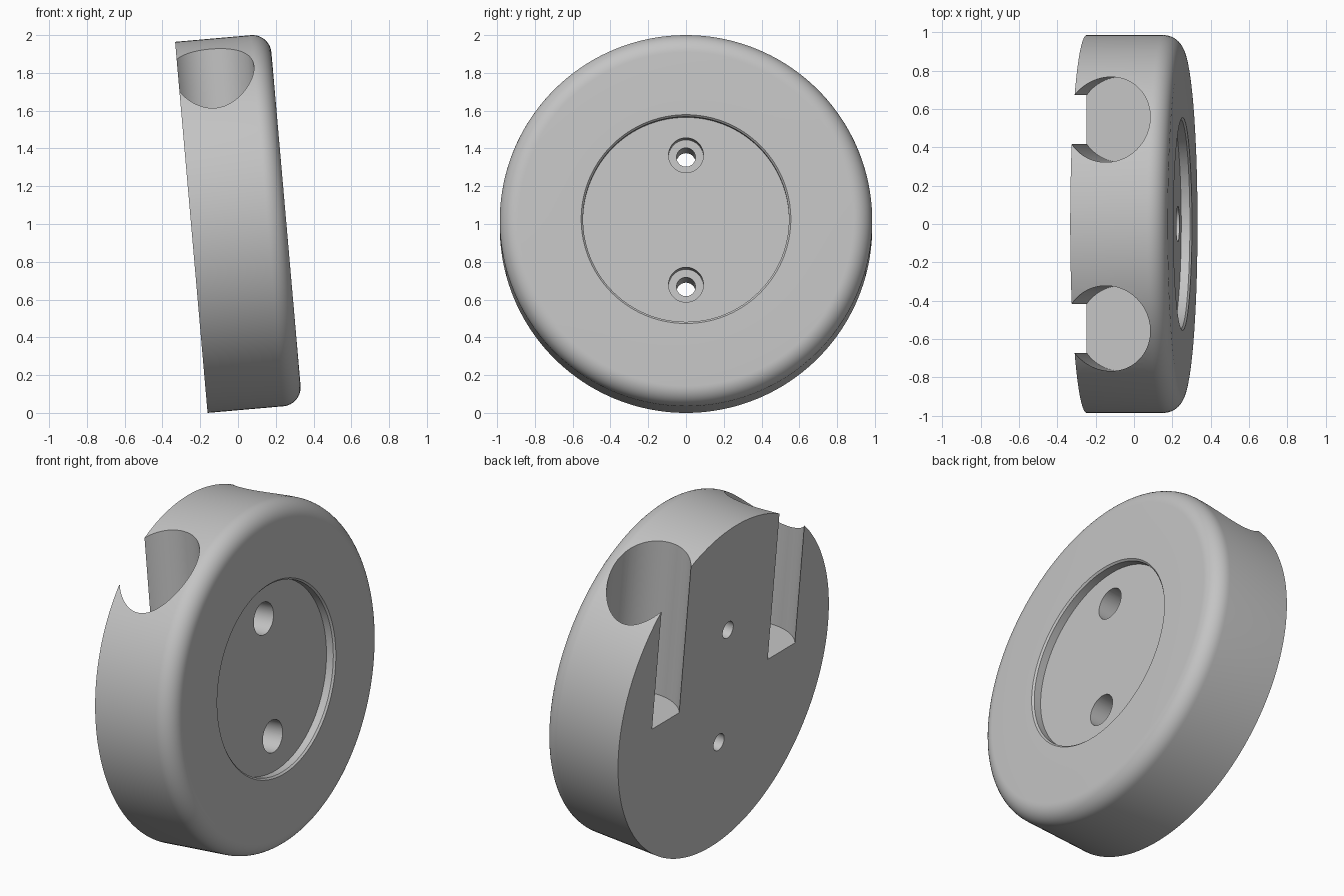
import bpy, bmesh
from math import radians, sin, cos, pi
from mathutils import Matrix, Vector

cube = bpy.data.objects.get("Cube")
if cube:
    bpy.data.objects.remove(cube, do_unlink=True)

# Main dimensions
TILT = radians(5)
RADIUS, THICK, FILLET = 0.986, 0.503, 0.1
RECESS_R, RECESS_DEPTH, LIP = 0.555, 0.055, 0.01
FLOOR = THICK - RECESS_DEPTH
HOLE_OFFSET, HOLE_R = 0.344, 0.05
BORE_R, BORE_DEPTH = 0.0925, 0.125
SLOT_Y, SLOT_X, SLOT_R = 0.545, 0.182, 0.2225

grey = bpy.data.materials.new("Plain grey")
grey.use_nodes = True
colour = (0.55, 0.55, 0.55, 1)
grey.diffuse_color = colour
grey.node_tree.nodes["Principled BSDF"].inputs["Base Color"].default_value = colour


def make_object(name, bm):
    bmesh.ops.recalc_face_normals(bm, faces=bm.faces)
    mesh = bpy.data.meshes.new(name)
    bm.to_mesh(mesh)
    bm.free()
    mesh.materials.append(grey)
    obj = bpy.data.objects.new(name, mesh)
    bpy.context.collection.objects.link(obj)
    return obj


def lathe(name, profile, steps=160):
    """Revolve (axial, radial) points around the x axis."""
    bm = bmesh.new()
    verts = [bm.verts.new((a, 0, r)) for a, r in profile]
    edges = [bm.edges.new(pair) for pair in zip(verts, verts[1:])]
    bmesh.ops.spin(bm, geom=verts + edges, cent=(0, 0, 0), axis=(1, 0, 0),
                   angle=2 * pi, steps=steps)
    bmesh.ops.remove_doubles(bm, verts=bm.verts, dist=1e-5)
    return make_object(name, bm)


def cylinder(name, radius, start, end, segments):
    """Solid cylinder between two points."""
    start, end = Vector(start), Vector(end)
    axis = end - start
    turn = axis.to_track_quat("Z", "Y").to_matrix().to_4x4()
    bm = bmesh.new()
    bmesh.ops.create_cone(bm, cap_ends=True, segments=segments,
                          radius1=radius, radius2=radius, depth=axis.length,
                          matrix=Matrix.Translation((start + end) / 2) @ turn)
    return make_object(name, bm)


# Disc with rounded front rim and a shallow chamfered recess
arc = [(THICK - FILLET + FILLET * sin(t), RADIUS - FILLET + FILLET * cos(t))
       for t in (i * pi / 24 for i in range(13))]
disc = lathe("tilted_disc", [(0, 0), (0, RADIUS)] + arc + [
    (THICK, RECESS_R), (THICK - LIP, RECESS_R - LIP),
    (FLOOR, RECESS_R - LIP), (FLOOR, 0)])

# Cutters: screw holes with counterbores, and two open slots at the back
cutters = []
for side in (-1, 1):
    z = side * HOLE_OFFSET
    y = side * SLOT_Y
    cutters += [
        cylinder("screw_hole_cutter", HOLE_R, (-0.2, 0, z), (0.8, 0, z), 48),
        cylinder("counterbore_cutter", BORE_R, (FLOOR - BORE_DEPTH, 0, z), (0.8, 0, z), 64),
        cylinder("slot_cutter", SLOT_R, (SLOT_X, y, 0), (SLOT_X, y, 1.3), 96),
    ]

bpy.context.view_layer.objects.active = disc
for cutter in cutters:
    mod = disc.modifiers.new("cut", "BOOLEAN")
    mod.operation = "DIFFERENCE"
    mod.solver = "EXACT"
    mod.object = cutter
    bpy.ops.object.modifier_apply(modifier=mod.name)
    bpy.data.objects.remove(cutter, do_unlink=True)

# Smooth the round surfaces, then lean the disc back
for obj in bpy.context.selected_objects:
    obj.select_set(False)
disc.select_set(True)
bpy.ops.object.shade_smooth_by_angle(angle=radians(25))
disc.rotation_euler = (0, -TILT, 0)
disc.location = (-0.247, 0, RADIUS * cos(TILT))
